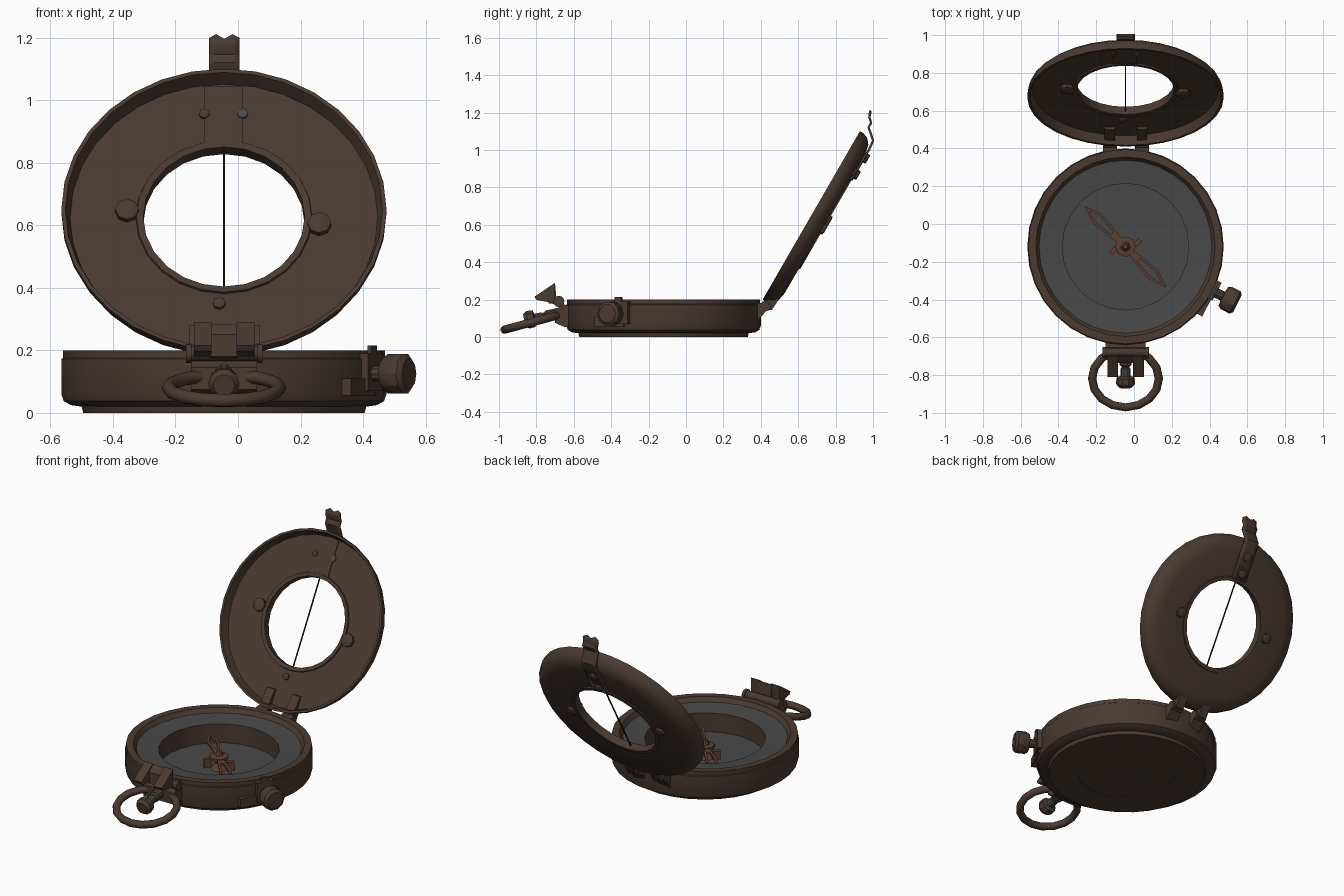
import bpy, bmesh, math
from mathutils import Matrix, Vector

if "Cube" in bpy.data.objects:
    bpy.data.objects.remove(bpy.data.objects["Cube"])

def material(name, c):
    m = bpy.data.materials.new(name)
    m.diffuse_color = (*c, 1)
    m.use_nodes = True
    m.node_tree.nodes["Principled BSDF"].inputs["Base Color"].default_value = m.diffuse_color
    return m

BROWN = material("dark bronze", (0.068, 0.043, 0.032))
GREY = material("dial grey", (0.066, 0.066, 0.067))
COPPER = material("needle copper", (0.11, 0.050, 0.030))
STEEL = material("blue steel", (0.060, 0.072, 0.080))
BLACK = material("wire black", (0.006, 0.006, 0.006))
CX, CY = -0.045, -0.12
BASE = Matrix.Translation((CX, CY, 0))
# Lid frame: x across, y up along the lid, z out of the open face
LID = Matrix.Translation((CX, 0.67, 0.65)) @ Matrix.Rotation(math.radians(60), 4, 'X')

def finish(name, bm, mat, M=Matrix(), angle=32):
    bmesh.ops.recalc_face_normals(bm, faces=bm.faces)
    me = bpy.data.meshes.new(name)
    bm.to_mesh(me)
    bm.free()
    me.transform(M)
    me.materials.append(mat)
    ob = bpy.data.objects.new(name, me)
    bpy.context.collection.objects.link(ob)
    bpy.ops.object.select_all(action='DESELECT')
    ob.select_set(True)
    bpy.context.view_layer.objects.active = ob
    bpy.ops.object.shade_smooth_by_angle(angle=math.radians(angle))
    return ob

def lathe(name, prof, mat, M, n=32, closed=False):
    bm = bmesh.new()
    rows = []
    for r, z in prof:
        if r == 0:
            rows.append([bm.verts.new((0, 0, z))] * n)
        else:
            rows.append([bm.verts.new((r * math.cos(2 * math.pi * i / n),
                                       r * math.sin(2 * math.pi * i / n), z)) for i in range(n)])
    pairs = list(zip(rows, rows[1:])) + ([(rows[-1], rows[0])] if closed else [])
    for a, b in pairs:
        for i in range(n):
            j = (i + 1) % n
            vs = list(dict.fromkeys((a[i], a[j], b[j], b[i])))
            if len(vs) > 2:
                bm.faces.new(vs)
    return finish(name, bm, mat, M)

def rod(name, p0, p1, prof, mat, n=12, M=Matrix()):
    """Turned part along p0-p1; prof is (radius, fraction)."""
    p0, p1 = Vector(p0), Vector(p1)
    d = p1 - p0
    T = Matrix.Translation(p0) @ d.to_track_quat('Z', 'Y').to_matrix().to_4x4()
    pts = [(0, prof[0][1])] + list(prof) + [(0, prof[-1][1])]
    return lathe(name, [(r, t * d.length) for r, t in pts], mat, M @ T, n)

def box(name, lo, hi, mat, M=Matrix()):
    bm = bmesh.new()
    bmesh.ops.create_cube(bm, size=1)
    for v in bm.verts:
        v.co = [lo[k] + (v.co[k] + 0.5) * (hi[k] - lo[k]) for k in range(3)]
    return finish(name, bm, mat, M)

def prism_x(name, pts, x0, x1, mat):
    """Extrude a (y, z) outline from x0 to x1."""
    bm = bmesh.new()
    f = bm.faces.new([bm.verts.new((x0, y, z)) for y, z in pts])
    g = bmesh.ops.extrude_face_region(bm, geom=[f])
    for v in g['geom']:
        if isinstance(v, bmesh.types.BMVert):
            v.co.x = x1
    return finish(name, bm, mat)

CYL = [(1, 0), (1, 1)]
def cyl(name, p0, p1, r, mat, n=12, M=Matrix()):
    return rod(name, p0, p1, [(r, 0), (r, 1)], mat, n, M)

# Case: outer shell, lip and inner wall
lathe("case", [(0, 0.008), (0.10, 0.008), (0.10, 0.004), (0.28, 0.004), (0.28, 0), (0.45, 0), (0.455, 0.02),
               (0.49, 0.025), (0.512, 0.038), (0.52, 0.06), (0.52, 0.172), (0.515, 0.176), (0.515, 0.2),
               (0.475, 0.2), (0.455, 0.17)], BROWN, BASE, 32)
# Dial: raised grey ring, brown well wall, grey floor
lathe("dial_ring", [(0.475, 0.176), (0.44, 0.172), (0.335, 0.165)], GREY, BASE, 24)
lathe("well_wall", [(0.335, 0.165), (0.335, 0.05)], BROWN, BASE, 24)
lathe("dial_floor", [(0.336, 0.05), (0, 0.05)], GREY, BASE, 24)

# Needle: two open rhombus frames about a pivot
NEEDLE = BASE @ Matrix.Rotation(math.radians(-45), 4, 'Z')
for s, nm in ((1, "front"), (-1, "rear")):
    bm = bmesh.new()
    outer = [(0.305, 0), (0.21, 0.034), (0.05, 0.018), (0.05, -0.018), (0.21, -0.034)]
    inner = [(0.270, 0), (0.208, 0.019), (0.10, 0.009), (0.10, -0.009), (0.208, -0.019)]
    o = [bm.verts.new((s * x, s * y, 0.125)) for x, y in outer]
    i = [bm.verts.new((s * x, s * y, 0.125)) for x, y in inner]
    for k in range(5):
        j = (k + 1) % 5
        bm.faces.new((o[k], o[j], i[j], i[k]))
    g = bmesh.ops.extrude_face_region(bm, geom=bm.faces[:])
    for v in g['geom']:
        if isinstance(v, bmesh.types.BMVert):
            v.co.z = 0.113
    finish("needle_" + nm, bm, COPPER, NEEDLE)
    box("pivot_arm_" + nm, (s * 0.03 - 0.012, s * 0.06 - 0.02, 0.05), (s * 0.03 + 0.012, s * 0.06 + 0.02, 0.10),
        COPPER, NEEDLE)
rod("needle_pivot", (0, 0, 0.05), (0, 0, 0.16), [(0.05, 0), (0.02, 0.3), (0.02, 0.55), (0.055, 0.57),
    (0.055, 0.7), (0.025, 0.75), (0.012, 1)], COPPER, 8, BASE)

# Lid: dished ring with a window
lathe("lid", [(0.265, -0.05), (0.265, -0.085), (0.43, -0.085), (0.48, -0.075), (0.51, -0.05), (0.52, -0.02),
              (0.52, 0), (0.507, 0), (0.492, -0.05)], BROWN, LID, 32, True)
lathe("window_bead", [(0.258, -0.045), (0.28, -0.042), (0.285, -0.06), (0.28, -0.092), (0.258, -0.092)],
      BROWN, LID, 24, True)
box("sight_wire", (-0.003, -0.262, -0.068), (0.003, 0.262, -0.062), BLACK, LID)
box("sight_plate", (-0.063, 0.26, -0.055), (0.06, 0.48, -0.045), BROWN, LID)
DOME = [(1.0, 0), (1.0, 0.85), (0.7, 1)]
def rivet(name, x, y, r, z0, z1, mat):
    rod(name, (x, y, z0), (x, y, z1), [(r * a, b) for a, b in DOME], mat, 8, LID)
for nm, x, y in (("left", -0.31, 0.02), ("right", 0.305, -0.03)):
    rivet("lid_bolt_" + nm, x, y, 0.038, -0.06, -0.025, BROWN)
    rivet("lid_bolt_back_" + nm, x, y, 0.03, -0.08, -0.105, BROWN)
rivet("plate_rivet_left", -0.063, 0.38, 0.017, -0.055, -0.038, BROWN)
rivet("plate_rivet_right", 0.06, 0.38, 0.017, -0.055, -0.038, STEEL)
rivet("wire_rivet", -0.015, -0.32, 0.02, -0.055, -0.036, BROWN)
for k, y in enumerate((0.31, 0.41)):
    rivet("strap_rivet_%d" % k, 0, y, 0.027, -0.09, -0.113, BROWN)

# Wavy sight strap behind the lid, notched at the top
path = [(0.884, 0.838), (0.984, 1.012), (1.0, 1.05), (0.987, 1.09), (0.976, 1.12), (0.990, 1.145),
        (0.980, 1.175), (0.985, 1.21)]
bm = bmesh.new()
cols = [(-0.092, -0.012), (-0.07, 0), (-0.0435, -0.015), (-0.017, 0), (0.005, -0.012)]
rows = [[bm.verts.new((x, y, z + (dz if k == len(path) - 1 else 0))) for x, dz in cols]
        for k, (y, z) in enumerate(path)]
for a, b in zip(rows, rows[1:]):
    for k in range(len(cols) - 1):
        bm.faces.new((a[k], a[k + 1], b[k + 1], b[k]))
strap = finish("sight_strap", bm, BROWN)
mod = strap.modifiers.new("thickness", 'SOLIDIFY')
mod.thickness = 0.012
mod.offset = 0

# Hinge knuckles with leaves on case and lid
for nm, x0, x1 in (("left", -0.165, -0.09), ("right", 0.005, 0.08)):
    cyl("hinge_knuckle_" + nm, (x0, 0.425, 0.165), (x1, 0.425, 0.165), 0.028, BROWN)
    prism_x("hinge_leaf_" + nm, [(0.37, 0.18), (0.425, 0.185), (0.43, 0.14), (0.385, 0.09), (0.37, 0.09)],
            x0, x1, BROWN)
    prism_x("hinge_lid_leaf_" + nm, [(0.42, 0.14), (0.46, 0.145), (0.54, 0.27), (0.50, 0.28), (0.42, 0.185)],
            x0 + 0.01, x1 - 0.01, BROWN)

# Front bracket, sight hinge and prism sight
prism_x("front_bracket", [(-0.60, 0.16), (-0.655, 0.175), (-0.70, 0.145), (-0.70, 0.075), (-0.655, 0.055),
                          (-0.60, 0.05)], -0.15, 0.06, BROWN)
cyl("sight_hinge", (-0.165, -0.68, 0.19), (0.075, -0.68, 0.19), 0.024, BROWN)
for x in (-0.158, 0.07):
    cyl("sight_hinge_collar", (x - 0.009, -0.68, 0.19), (x + 0.009, -0.68, 0.19), 0.03, BROWN)
for nm, x0, x1 in (("left", -0.14, -0.085), ("right", -0.005, 0.052)):
    prism_x("sight_wing_" + nm, [(-0.70, 0.29), (-0.81, 0.215), (-0.80, 0.198), (-0.70, 0.18)], x0, x1, BROWN)
prism_x("sight_back", [(-0.70, 0.285), (-0.735, 0.25), (-0.735, 0.18), (-0.69, 0.175)], -0.09, 0.0, BROWN)

# Thumb ring, tilted, with its stem and knob
bm = bmesh.new()
N, S = 16, 8
loop = []
for i in range(N):
    a = 2 * math.pi * i / N
    loop.append([])
    for j in range(S):
        b = 2 * math.pi * j / S
        q = 0.022 * math.cos(b)
        loop[-1].append(bm.verts.new(((0.177 + q) * math.cos(a), (0.158 + q) * math.sin(a), 0.022 * math.sin(b))))
for i in range(N):
    for j in range(S):
        a, b = loop[i], loop[(i + 1) % N]
        bm.faces.new((a[j], b[j], b[(j + 1) % S], a[(j + 1) % S]))
finish("thumb_ring", bm, BROWN, Matrix.Translation((CX, -0.818, 0.08)) @ Matrix.Rotation(math.radians(15), 4, 'X'), 60)
rod("ring_stem_knob", (CX, -0.68, 0.125), (CX, -0.865, 0.088),
    [(0.032, 0), (0.032, 0.35), (0.022, 0.4), (0.022, 0.68), (0.048, 0.72), (0.05, 0.9), (0.035, 1)], BROWN, 10)
cyl("stem_collar", (CX, -0.765, 0.108), (CX, -0.805, 0.1), 0.026, STEEL, 10)

# Side brake knob and its bracket
SIDE = BASE @ Matrix.Rotation(math.radians(-27), 4, 'Z')
rod("side_knob", (0.49, 0, 0.125), (0.665, 0, 0.125),
    [(0.04, 0), (0.04, 0.2), (0.026, 0.25), (0.026, 0.5), (0.055, 0.52), (0.066, 0.62), (0.066, 0.92), (0.05, 1)],
    BROWN, 10, SIDE)
box("side_bracket_bar", (0.48, -0.145, 0.055), (0.53, 0.03, 0.11), BROWN, SIDE)
box("side_bracket_upright", (0.50, -0.045, 0.07), (0.54, 0.06, 0.19), BROWN, SIDE)
box("side_bracket_tab", (0.525, -0.02, 0.17), (0.54, 0.02, 0.215), BROWN, SIDE)
